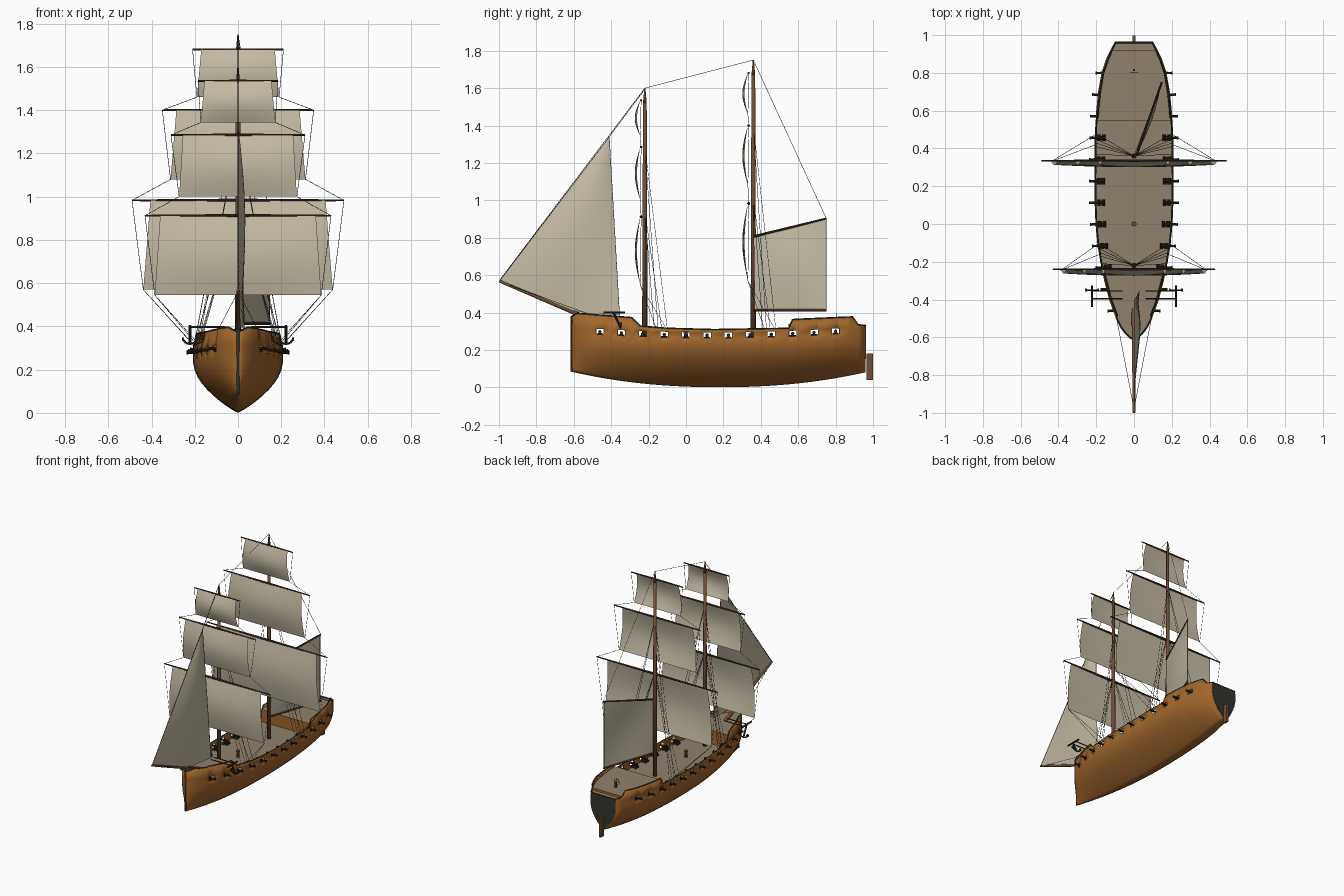
import bpy, bmesh, math
from mathutils import Vector

if "Cube" in bpy.data.objects:
    bpy.data.objects.remove(bpy.data.objects["Cube"])

def mat(name, c):
    m = bpy.data.materials.new(name)
    m.diffuse_color = (*c, 1)
    m.use_nodes = True
    m.node_tree.nodes["Principled BSDF"].inputs["Base Color"].default_value = m.diffuse_color
    return m

HULL = mat("hull_brown", (0.36, 0.135, 0.025))
DECK = mat("deck_tan", (0.28, 0.225, 0.155))
SAIL = mat("sail_canvas", (0.56, 0.50, 0.38))
MAST = mat("mast_brown", (0.16, 0.075, 0.035))
YARD = mat("yard_dark_brown", (0.06, 0.035, 0.018))
TRIM = mat("trim_dark_green", (0.03, 0.037, 0.025))
IRON = mat("iron_dark", (0.025, 0.022, 0.018))
ROPE = mat("rope_dark", (0.05, 0.045, 0.04))

def make(name, bm, m, smooth=False):
    me = bpy.data.meshes.new(name)
    bm.to_mesh(me)
    bm.free()
    me.materials.append(m)
    for p in me.polygons:
        p.use_smooth = smooth
    o = bpy.data.objects.new(name, me)
    bpy.context.collection.objects.link(o)
    return o

def grid(bm, rows, skip=None):
    vs = [[bm.verts.new(p) for p in r] for r in rows]
    for a, b in zip(vs, vs[1:]):
        for i in range(len(a) - 1):
            q = (a[i], a[i + 1], b[i + 1], b[i])
            c = sum((v.co for v in q), Vector()) / 4
            if not (skip and skip(c, i)):
                bm.faces.new(q)

def rod(bm, a, b, r1, r2=None, seg=10):
    a, b = Vector(a), Vector(b)
    g = bmesh.ops.create_cone(bm, cap_ends=True, segments=seg, radius1=r1,
                              radius2=r1 if r2 is None else r2, depth=(b - a).length)
    q = (b - a).to_track_quat('Z', 'Y')
    for v in g['verts']:
        v.co = q @ v.co + (a + b) / 2

def box(bm, c, s):
    for v in bmesh.ops.create_cube(bm, size=1)['verts']:
        v.co = Vector([v.co[i] * s[i] + c[i] for i in range(3)])

def lines(name, paths, r, m):
    cu = bpy.data.curves.new(name, 'CURVE')
    cu.dimensions = '3D'
    cu.bevel_depth, cu.bevel_resolution, cu.use_fill_caps = r, 0, True
    for p in paths:
        s = cu.splines.new('POLY')
        s.points.add(len(p) - 1)
        for pt, co in zip(s.points, p):
            pt.co = (*co, 1)
    cu.materials.append(m)
    o = bpy.data.objects.new(name, cu)
    bpy.context.collection.objects.link(o)

def lerp(table, y):
    if y <= table[0][0]:
        return table[0][1]
    for (a, u), (b, v) in zip(table, table[1:]):
        if y <= b:
            return u + (v - u) * (y - a) / (b - a)
    return table[-1][1]

# Hull shape: plan half-width, rail height, keel height and section curve
WIDTH = [(-.61, .004), (-.6, .022), (-.58, .043), (-.55, .066), (-.5, .092), (-.4, .129), (-.3, .155),
         (-.2, .175), (-.1, .19), (0, .199), (.1, .203), (.25, .205), (.45, .203), (.6, .197),
         (.7, .187), (.8, .169), (.87, .146), (.92, .122), (.96, .1)]
RAIL = [(-.61, .375), (-.58, .393), (-.29, .37), (-.245, .325), (-.1, .313), (.15, .306),
        (.55, .313), (.57, .36), (.89, .374), (.92, .332), (.96, .328)]
PORTS = [-.46 + .1145 * i for i in range(12)]

def keel(y):
    return .004 + .082 * abs((y - .18) / .79) ** 2.2

def port_z(y):
    return .279 + .05 * (y - .15) ** 2

def half(y, z):
    t = min(1, max(0, (z - keel(y)) / (.32 - keel(y))) / .75)
    return lerp(WIDTH, y) * math.sin(math.pi / 2 * t) ** .85 - .12 * max(0, z - .31) * (y > -.5)

ys = sorted({round(v, 4) for v in [w[0] for w in WIDTH] + [r[0] for r in RAIL]
             + [p + d for p in PORTS for d in (-.02, .02)]})

def side_zs(y):
    k, p = keel(y), port_z(y)
    return [k + (p - .015 - k) * (i / 10) ** 1.3 for i in range(11)] + [p + .015, lerp(RAIL, y)]

def section(y):
    right = [(half(y, z), y, z) for z in side_zs(y)]
    return [(-x, b, z) for x, b, z in right[:0:-1]] + [(0, y, keel(y))] + right[1:]

bm = bmesh.new()
grid(bm, [section(y) for y in ys],
     lambda c, i: i in (1, 22) and any(abs(c.y - p) < .0195 for p in PORTS))
hull = make("hull", bm, HULL, True)
so = hull.modifiers.new("planking", 'SOLIDIFY')
so.thickness, so.offset = .006, 0

# Stern panel, rails and stem
bm = bmesh.new()
bm.faces.new([bm.verts.new((x, .962, z)) for x, y, z in section(.96)])
make("transom", bm, TRIM)
rails = [[(s * half(y, lerp(RAIL, y)), y, lerp(RAIL, y) + .002) for y in ys] for s in (-1, 1)]
rails.append([(-.1, .96, .33), (.1, .96, .33)])
lines("rail", rails, .005, TRIM)
lines("stem", [[(0, -.61, .085), (0, -.612, .375), (0, -.585, .395)]], .007, TRIM)

# Decks and bulkheads
def deck(name, y0, y1, z):
    bm = bmesh.new()
    n = 24
    grid(bm, [[(s * max(.002, half(y, z) - .003), y, z) for s in (-1, 1)]
              for y in [y0 + (y1 - y0) * i / n for i in range(n + 1)]])
    make(name, bm, DECK)

deck("main_deck", -.58, .95, .25)
deck("fore_deck", -.603, -.27, .347)
deck("quarter_deck", .55, .915, .338)
deck("stern_deck", .915, .96, .326)
bm = bmesh.new()
for y, z0, z1 in ((-.27, .25, .347), (.55, .25, .338), (.915, .326, .342)):
    w = half(y, .3) - .006
    box(bm, (0, y, (z0 + z1) / 2), (2 * w, .006, z1 - z0))
make("bulkheads", bm, HULL)

# Rudder
bm = bmesh.new()
box(bm, (0, .982, .11), (.016, .034, .14))
make("rudder", bm, MAST)

# Cannons on wheeled carriages
bm = bmesh.new()
for s in (-1, 1):
    for y in PORTS:
        w, z = half(y, port_z(y)), port_z(y)
        rod(bm, (s * (w - .048), y, z), (s * (w + .032), y, z), .009, .006)
        rod(bm, (s * (w + .026), y, z), (s * (w + .034), y, z), .008)
        box(bm, (s * (w - .03), y, z - .013), (.036, .02, .012))
        for dx in (-.042, -.018):
            rod(bm, (s * (w + dx), y - .017, z - .018), (s * (w + dx), y + .017, z - .018), .009)
make("cannons", bm, IRON)

# Steering wheel
bm = bmesh.new()
box(bm, (0, .815, .355), (.012, .012, .04))
ring = [(.02 * math.cos(a * math.pi / 8), .803, .375 + .02 * math.sin(a * math.pi / 8)) for a in range(16)]
for i in range(16):
    rod(bm, ring[i], ring[(i + 1) % 16], .002, seg=6)
    if i % 4 == 0:
        rod(bm, ring[i - 8], [c * 1.0 for c in ring[i]], .0015, seg=6)
make("steering_wheel", bm, YARD)

# Capstan
bm = bmesh.new()
rod(bm, (0, 0, .25), (0, 0, .29), .012, .009)
rod(bm, (0, 0, .288), (0, 0, .298), .014)
make("capstan", bm, MAST)

# Anchors and their support beams
bm = bmesh.new()
for s in (-1, 1):
    for y in (-.355, -.395):
        rod(bm, (s * .06, y, .397), (s * .225, y, .397), .004, seg=6)
    x = s * .222
    rod(bm, (x, -.44, .4), (x, -.325, .4), .006, seg=8)
    rod(bm, (x, -.39, .405), (x, -.35, .32), .006, seg=8)
    arc = [(x + .035 * math.sin(a), -.35, .352 - .034 * math.cos(a)) for a in (-1.2, -.6, 0, .6, 1.2)]
    for a, b in zip(arc, arc[1:]):
        rod(bm, a, b, .005, seg=6)
    for p in (arc[0], arc[-1]):
        box(bm, p, (.01, .016, .016))
make("anchors", bm, IRON)

# Masts and bowsprit
for name, y, top in (("fore_mast", -.22, 1.6), ("main_mast", .36, 1.75)):
    bm = bmesh.new()
    rod(bm, (0, y, .2), (0, y, top - .08), .015, .01, 12)
    rod(bm, (0, y, top - .08), (0, y, top), .01, .003, 12)
    make(name, bm, MAST, True)
bm = bmesh.new()
rod(bm, (0, -.44, .333), (0, -.998, .568), .013, .007, 12)
make("bowsprit", bm, MAST)

# Square sails: yard height, yard half-length, top half-width, foot height, foot half-width
ropes = []
RIGS = {"fore": (-.22, -.24, [(.912, .43, .36, .545, .385), (1.285, .31, .255, 1.0, .272),
                              (1.535, .185, .155, 1.343, .172)]),
        "main": (.36, .335, [(.983, .49, .405, .57, .438), (1.4, .35, .285, 1.08, .312),
                             (1.68, .21, .17, 1.46, .19)])}
for rig, (my, sy, levels) in RIGS.items():
    bm, sails = bmesh.new(), bmesh.new()
    for k, (z, yl, tw, fz, fw) in enumerate(levels):
        for s in (-1, 1):
            rod(bm, (0, sy, z), (s * yl, sy, z), .008 - .001 * k, .004)
            clew, end = (s * fw, sy - .004, fz), (s * yl, sy, z)
            ropes.append([clew, end])
            if k:
                ropes.append([clew, (s * levels[k - 1][1], sy, levels[k - 1][0])])
            else:
                for dy in (.06, .115):
                    y = my + dy
                    ropes.append([clew, (s * half(y, .31), y, lerp(RAIL, y))])
        grid(sails, [[((tw + (fw - tw) * v / 8) * u / 6, sy - .004 - .03 * math.sin(math.pi * v / 8)
                       * (1 - .4 * (u / 6) ** 2), z + (fz - z) * v / 8) for u in range(-6, 7)]
                     for v in range(9)])
    make(rig + "_yards", bm, YARD)
    make(rig + "_square_sails", sails, SAIL, True)
    # Shrouds down to the rail
    for s in (-1, 1):
        for mz, offs in ((levels[0][0] + .03, (.01, .05, .09)), (levels[1][0], (.07, .12))):
            for dy in offs:
                y = my + dy
                ropes.append([(0, my, mz), (s * half(y, .31), y, lerp(RAIL, y))])

# Jib
tack, head, clew = Vector((0, -.995, .572)), Vector((0, -.41, 1.34)), Vector((.03, -.355, .385))
foot = Vector((.01, -.58, .4))
bm = bmesh.new()
rows = []
for i in range(11):
    t = i / 10
    base = tack.lerp(foot, t / .65) if t < .65 else foot.lerp(clew, (t - .65) / .35)
    rows.append([base.lerp(head, v / 8) + Vector((.03 * math.sin(math.pi * t) * math.sin(math.pi * v / 8), 0, 0))
                 for v in range(9)])
grid(bm, rows)
bmesh.ops.remove_doubles(bm, verts=bm.verts, dist=.0005)
make("jib_sail", bm, SAIL, True)

# Aft sail swung to one side, with gaff and boom
a, b = Vector((.012, .362, 0)), Vector((.145, .745, 0))
def aft(t, z):
    return a.lerp(b, t) + Vector((.018 * math.sin(math.pi * t) * math.sin(math.pi * min(1, (z - .415) / .43)), 0, z))
bm = bmesh.new()
grid(bm, [[aft(i / 8, .415 + (.39 + .095 * i / 8) * v / 8) for v in range(9)] for i in range(9)])
make("aft_sail", bm, SAIL, True)
bm = bmesh.new()
rod(bm, (.012, .362, .807), (.147, .75, .903), .007, .005)
make("gaff", bm, YARD)
bm = bmesh.new()
rod(bm, (.012, .362, .413), (.147, .75, .413), .007, .006)
make("boom", bm, MAST)

# Stays between mast heads, bowsprit and gaff
ropes += [[(0, -.995, .575), (0, -.22, 1.6)], [(0, -.22, 1.6), (0, .36, 1.75)],
          [(0, .36, 1.75), (.147, .75, .903)], [(.147, .75, .9), (.147, .75, .413)],
          [tack, head], [head, clew], [head, (0, -.22, 1.595)]]
for s in (-1, 1):
    ropes.append([(0, -.98, .56), (s * half(-.5, .35), -.5, .385)])
lines("rigging", ropes, .0013, ROPE)
